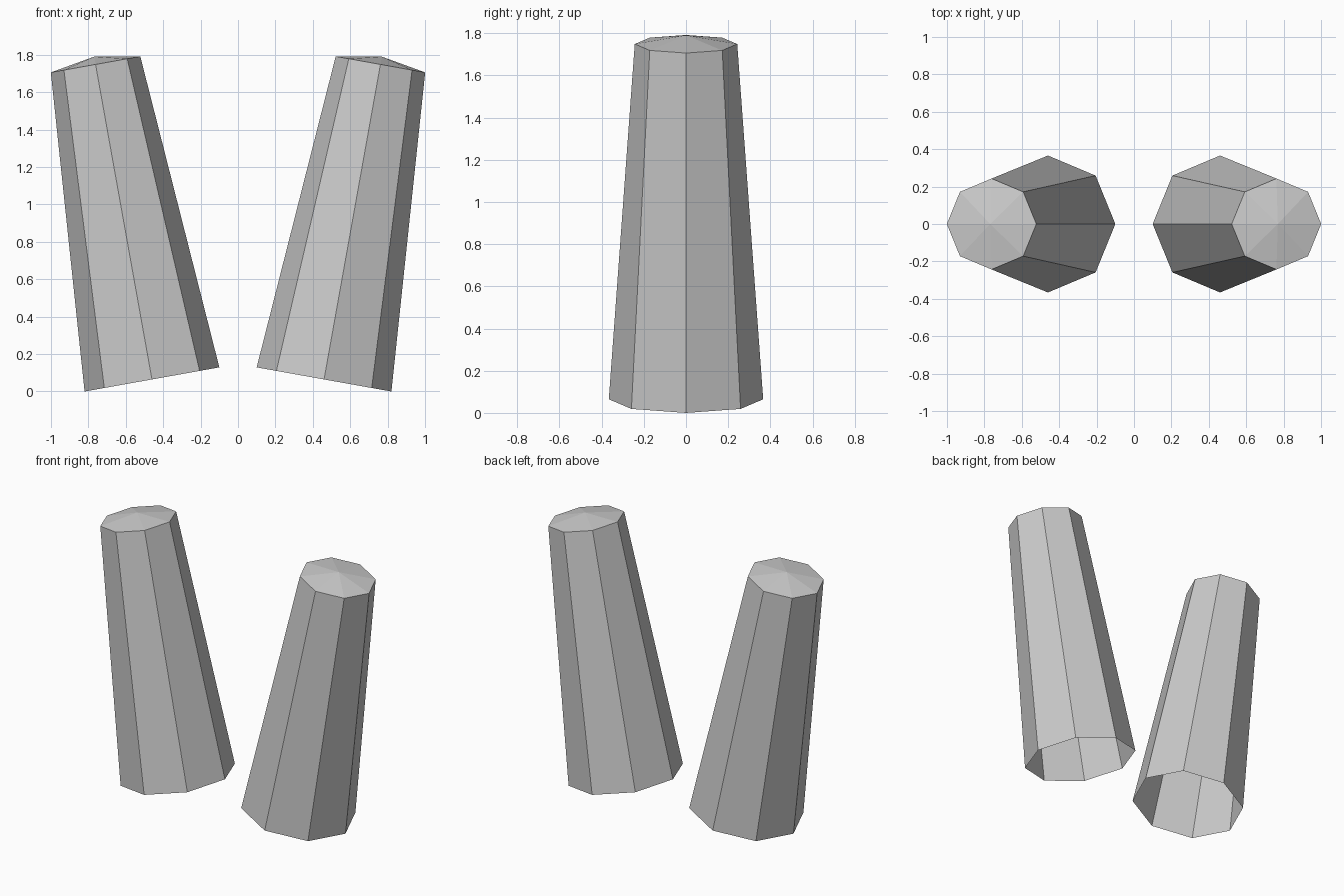
import bpy, bmesh
from math import cos, sin, pi, radians
from mathutils import Matrix, Vector

if "Cube" in bpy.data.objects:
    bpy.data.objects.remove(bpy.data.objects["Cube"])

SIDES = 8
TILT = radians(10.15)
R_BOTTOM, R_TOP, LENGTH, DOME = 0.366, 0.243, 1.711, 0.042


def ring(bm, radius, z):
    return [bm.verts.new((radius * cos(2 * pi * i / SIDES),
                          radius * sin(2 * pi * i / SIDES), z))
            for i in range(SIDES)]


def tapered_leg(name, side):
    bm = bmesh.new()
    low, high = ring(bm, R_BOTTOM, 0), ring(bm, R_TOP, LENGTH)
    apex = bm.verts.new((0, 0, LENGTH + DOME))
    # Open-bottomed walls and shallow pointed cap
    for i in range(SIDES):
        j = (i + 1) % SIDES
        bm.faces.new((low[i], low[j], high[j], high[i]))
        bm.faces.new((high[i], high[j], apex))
    # Lean the leg outward from its base centre
    place = Matrix.Translation(Vector((side * 0.46, 0, R_BOTTOM * sin(TILT))))
    bm.transform(place @ Matrix.Rotation(side * TILT, 4, 'Y'))
    mesh = bpy.data.meshes.new(name)
    bm.to_mesh(mesh)
    bm.free()
    bpy.context.collection.objects.link(bpy.data.objects.new(name, mesh))


# Pair of mirrored legs
tapered_leg("right_leg", 1)
tapered_leg("left_leg", -1)
